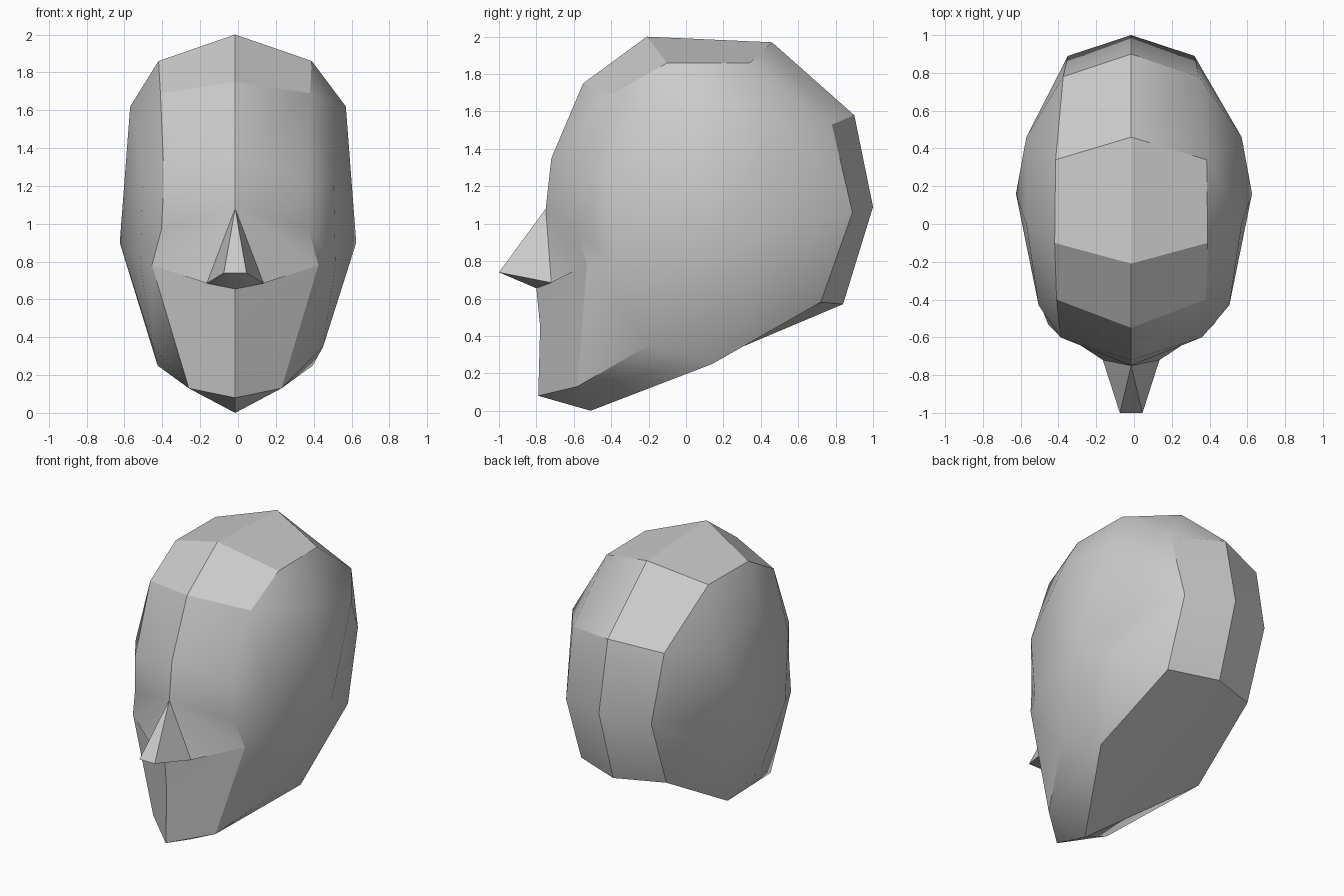
import bpy
import bmesh
import math

if "Cube" in bpy.data.objects:
    bpy.data.objects.remove(bpy.data.objects["Cube"], do_unlink=True)

# Landmarks of the left half of the head
LANDMARKS = {
    # midline profile
    "crown": (0, -.21, 2), "crown_back": (0, .46, 1.97), "nape_top": (0, .9, 1.58),
    "nape": (0, 1, 1.09), "nape_low": (0, .84, .57), "throat": (0, -.51, 0),
    "chin": (0, -.79, .08), "mouth": (0, -.78, .45), "nose_base": (0, -.8, .655),
    "bridge": (0, -.75, 1.08), "brow_mid": (0, -.72, 1.35), "hairline": (0, -.55, 1.75),
    # ring beside the midline
    "crown_side": (.405, -.1, 1.86), "crown_back_side": (.4, .34, 1.86),
    "nape_top_side": (.36, .78, 1.53), "nape_side": (.335, .89, 1.06),
    "nape_low_side": (.335, .72, .58), "jaw_corner": (.41, .14, .25),
    "jaw_side": (.45, -.2, .35), "chin_side": (.245, -.58, .13),
    "hairline_side": (.395, -.4, 1.69), "brow_side": (.375, -.6, 1.23),
    # eye socket and cheek
    "temple": (.505, -.43, 1.25), "cheek_back": (.515, -.38, .78),
    "cheek": (.44, -.53, .78), "eye": (.39, -.58, .97),
    # widest part of the skull
    "skull_top": (.57, 0, 1.62), "skull_back": (.57, .46, 1.47),
    "ear": (.625, .16, .9), "skull_low": (.55, .45, .75),
    # nose
    "nose_tip": (0, -1, .74), "nose_tip_side": (.06, -1, .74), "nostril": (.15, -.72, .685),
}

# Faces of the left half, as landmark names, part by part
BACK_OF_HEAD = [
    "crown crown_back crown_back_side crown_side",
    "crown_back nape_top nape_top_side crown_back_side",
    "nape_top nape nape_side nape_top_side",
    "nape nape_low nape_low_side nape_side",
]
FOREHEAD = [
    "hairline crown crown_side hairline_side",
    "brow_mid hairline hairline_side brow_side",
    "bridge brow_mid brow_side",
]
EYE_SOCKET = [
    "bridge brow_side eye",
    "brow_side temple eye",
    "eye temple cheek_back",
    "eye cheek_back cheek",
    "bridge eye cheek",
]
LOWER_FACE = [
    "bridge cheek nostril",
    "nostril cheek nose_base",
    "nose_base cheek mouth",
    "mouth cheek chin_side chin",
    "cheek jaw_side chin_side",
    "cheek_back jaw_side cheek",
]
UNDERSIDE = [
    "chin chin_side throat",
    "chin_side jaw_corner throat",
    "throat jaw_corner nape_low_side nape_low",
    "chin_side jaw_side jaw_corner",
]
SKULL_SIDE = [
    "cheek_back ear jaw_side",
    "ear jaw_corner jaw_side",
    "temple ear cheek_back",
    "skull_top ear temple",
    "skull_top skull_back ear",
    "hairline_side skull_top temple",
    "hairline_side temple brow_side",
    "crown_side skull_top hairline_side",
    "crown_side crown_back_side skull_top",
    "crown_back_side skull_back skull_top",
    "crown_back_side nape_top_side skull_back",
    "nape_top_side nape_side skull_back",
    "nape_side ear skull_back",
    "nape_side skull_low ear",
    "nape_side nape_low_side skull_low",
    "nape_low_side jaw_corner skull_low",
    "jaw_corner ear skull_low",
]
NOSE = [
    "bridge nose_tip_side nose_tip",
    "bridge nostril nose_tip_side",
    "nostril nose_base nose_tip_side",
    "nose_base nose_tip nose_tip_side",
]
PARTS = [BACK_OF_HEAD, FOREHEAD, EYE_SOCKET, LOWER_FACE, UNDERSIDE, SKULL_SIDE, NOSE]


def add_half(bm, side, midline):
    """Build one half of the head, sharing the midline vertices."""
    verts = {}
    for name, (x, y, z) in LANDMARKS.items():
        if name in midline:
            verts[name] = midline[name]
            continue
        # the face leans very slightly to its right
        lean = -.015 if x < .45 else 0
        verts[name] = bm.verts.new((side * x + lean, y, z))
    for part in PARTS:
        for face in part:
            bm.faces.new([verts[name] for name in face.split()])
    return {name: v for name, v in verts.items() if LANDMARKS[name][0] == 0}


# Head: two halves joined along the midline
bm = bmesh.new()
shared = add_half(bm, 1, {})
add_half(bm, -1, shared)
bmesh.ops.recalc_face_normals(bm, faces=bm.faces)
mesh = bpy.data.meshes.new("head")
bm.to_mesh(mesh)
bm.free()
head = bpy.data.objects.new("head", mesh)
bpy.context.collection.objects.link(head)

# Plain grey material
grey = bpy.data.materials.new("light_grey")
grey.use_nodes = True
colour = (.6, .6, .6, 1)
grey.diffuse_color = colour
grey.node_tree.nodes["Principled BSDF"].inputs["Base Color"].default_value = colour
mesh.materials.append(grey)

# Soft cheeks and skull sides, crisp ridges
bpy.ops.object.select_all(action="DESELECT")
head.select_set(True)
bpy.context.view_layer.objects.active = head
bpy.ops.object.shade_smooth_by_angle(angle=math.radians(30))
